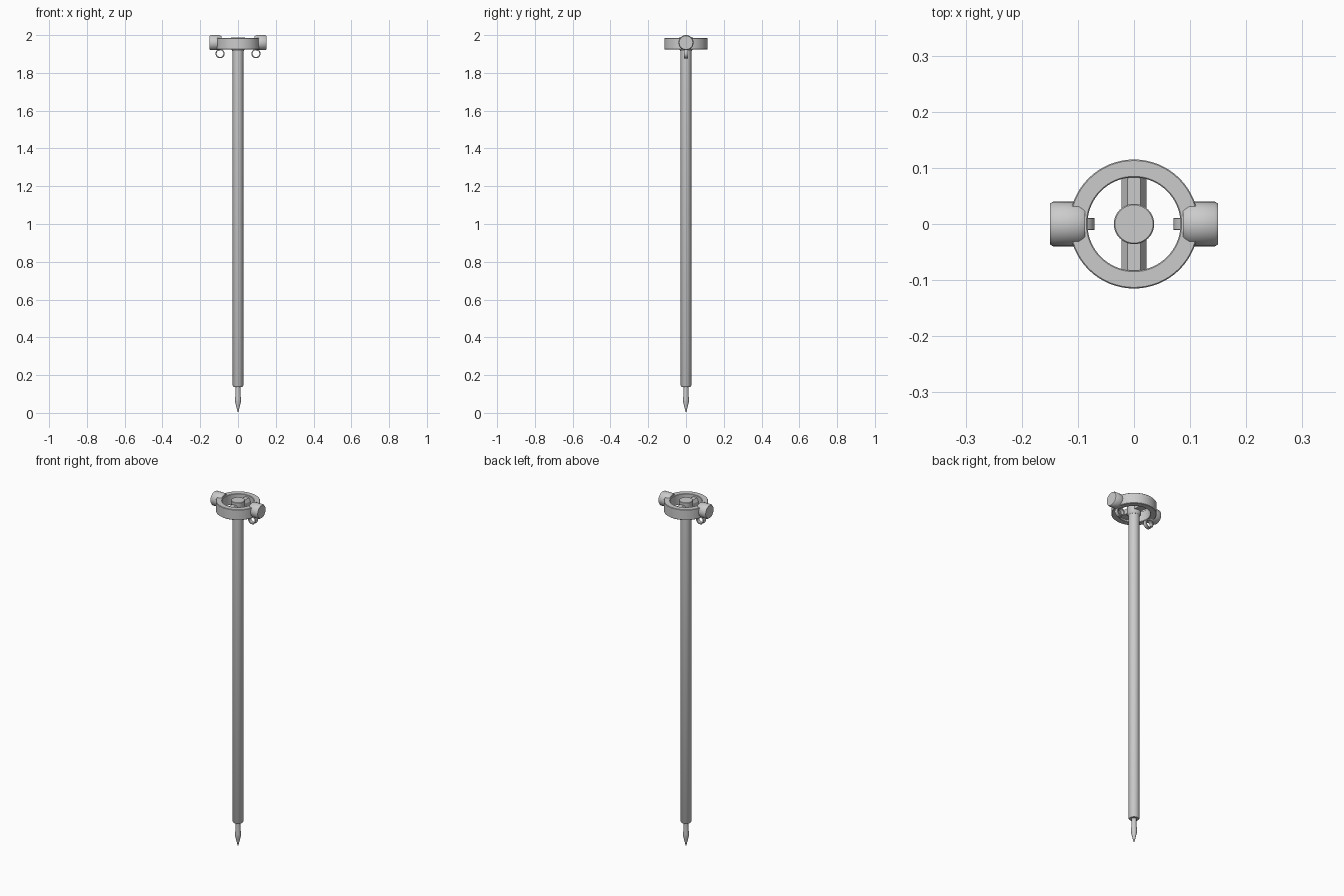
import bpy, bmesh, math
from mathutils import Matrix

if "Cube" in bpy.data.objects:
    bpy.data.objects.remove(bpy.data.objects["Cube"])


def lathe(name, profile, steps=32, matrix=Matrix(), angle=35):
    """Revolve (radius, height) points around z, then place with matrix."""
    bm = bmesh.new()
    verts = [bm.verts.new((r, 0, z)) for r, z in profile]
    edges = [bm.edges.new(p) for p in zip(verts, verts[1:])]
    if profile[0] == profile[-1]:
        edges.append(bm.edges.new((verts[-1], verts[0])))
    bmesh.ops.spin(bm, geom=verts + edges, cent=(0, 0, 0), axis=(0, 0, 1),
                   angle=2 * math.pi, steps=steps)
    bmesh.ops.remove_doubles(bm, verts=bm.verts, dist=1e-5)
    bmesh.ops.recalc_face_normals(bm, faces=bm.faces)
    return finish(name, bm, matrix, angle)


def finish(name, bm, matrix=Matrix(), angle=35):
    bm.transform(matrix)
    mesh = bpy.data.meshes.new(name)
    bm.to_mesh(mesh)
    bm.free()
    obj = bpy.data.objects.new(name, mesh)
    bpy.context.collection.objects.link(obj)
    bpy.ops.object.select_all(action='DESELECT')
    obj.select_set(True)
    bpy.context.view_layer.objects.active = obj
    bpy.ops.object.shade_smooth_by_angle(angle=math.radians(angle))
    return obj


def band(name, r_in, r_out, z0, z1, bevel, steps, matrix=Matrix()):
    """Flat ring with slightly chamfered edges."""
    b = bevel
    p = [(r_in, z0 + b), (r_in + b, z0), (r_out - b, z0), (r_out, z0 + b),
         (r_out, z1 - b), (r_out - b, z1), (r_in + b, z1), (r_in, z1 - b)]
    return lathe(name, p + p[:1], steps, matrix)


# Shaft and pointed foot
lathe("shaft", [(0, 0.138), (0.024, 0.138), (0.028, 0.144), (0.028, 1.93),
                (0, 1.93)], 20)
lathe("spike", [(0, 0), (0.004, 0.012), (0.0155, 0.06), (0.016, 0.07),
                (0.013, 0.1), (0.013, 0.15), (0, 0.15)], 16)

# Hub on top of the shaft
lathe("hub", [(0, 1.915), (0.029, 1.915), (0.036, 1.925), (0.036, 1.986),
              (0.034, 1.988), (0, 1.988)], 32)

# Head ring
band("head_ring", 0.083, 0.115, 1.925, 1.985, 0.002, 64)

# Chamfered crossbar running front to back through the hub
bm = bmesh.new()
section = [(-0.022, 1.935), (0.022, 1.935), (0.022, 1.957),
           (0.012, 1.973), (-0.012, 1.973), (-0.022, 1.957)]
face = bm.faces.new([bm.verts.new((x, -0.095, z)) for x, z in section])
ext = bmesh.ops.extrude_face_region(bm, geom=[face])
moved = [v for v in ext["geom"] if isinstance(v, bmesh.types.BMVert)]
bmesh.ops.translate(bm, verts=moved, vec=(0, 0.19, 0))
bmesh.ops.recalc_face_normals(bm, faces=bm.faces)
finish("crossbar", bm, angle=20)

# Side knobs and hanging eyelets
for side, s in (("left", -1), ("right", 1)):
    turn = Matrix.Translation((0, 0, 1.96)) @ Matrix.Rotation(s * math.pi / 2, 4, 'Y')
    lathe(side + "_knob", [(0, 0.087), (0.034, 0.087), (0.040, 0.098),
                           (0.040, 0.144), (0.036, 0.15), (0, 0.15)], 32, turn)
    upright = Matrix.Translation((s * 0.095, 0, 1.902)) @ Matrix.Rotation(math.pi / 2, 4, 'X')
    band(side + "_eyelet", 0.018, 0.0245, -0.011, 0.011, 0.001, 24, upright)
